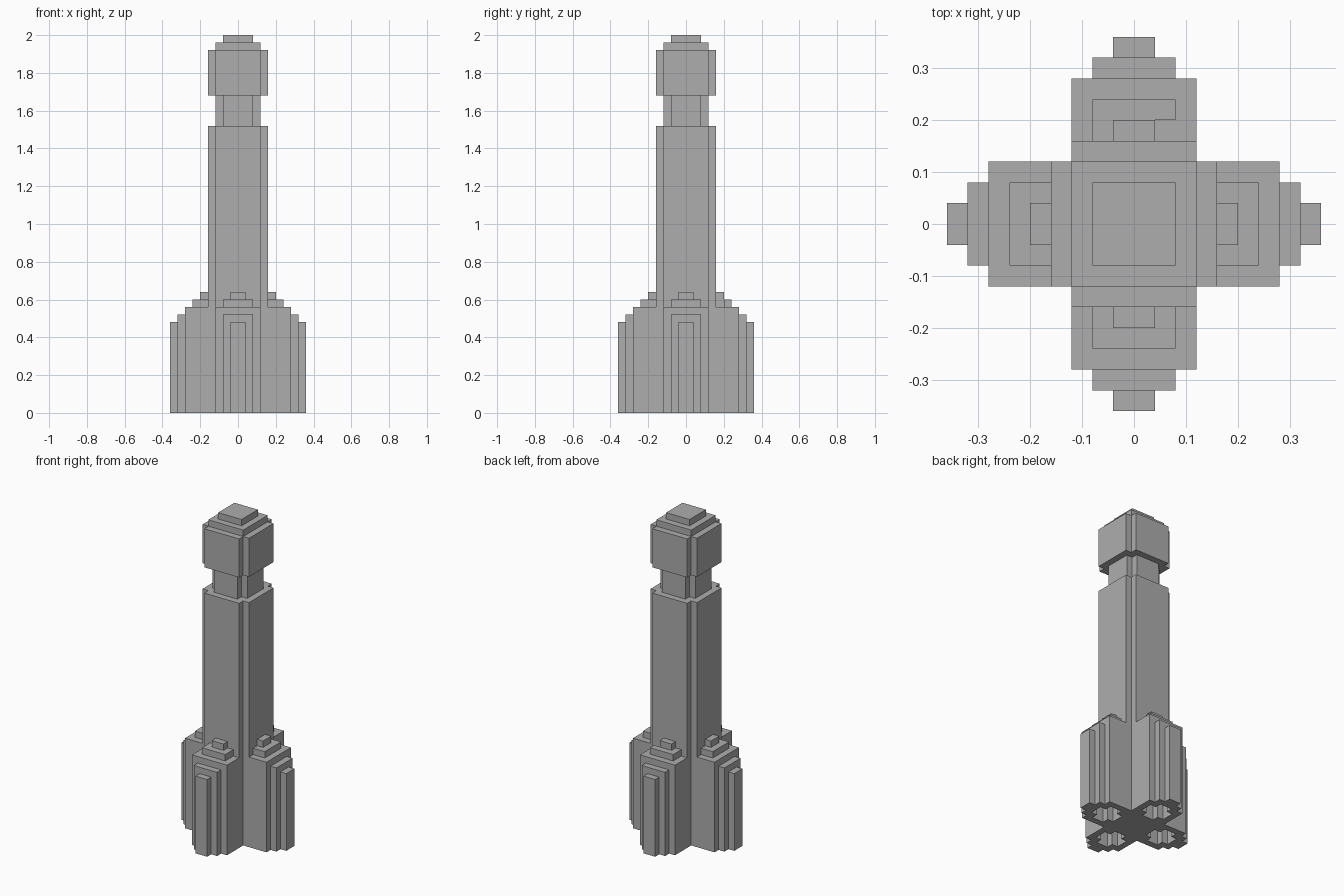
import bpy, bmesh, math
from mathutils import Matrix

cube = bpy.data.objects.get("Cube")
if cube:
    bpy.data.objects.remove(cube, do_unlink=True)

grey = bpy.data.materials.new("plain_grey")
grey.use_nodes = True
tone = (0.42, 0.42, 0.42, 1)
grey.diffuse_color = tone
grey.node_tree.nodes["Principled BSDF"].inputs["Base Color"].default_value = tone

U = 0.04  # block size; all measures below are in blocks


def prism(bm, outline, z0, z1):
    """Extrude a flat outline from z0 to z1."""
    face = bm.faces.new([bm.verts.new((x * U, y * U, z0 * U)) for x, y in outline])
    top = bmesh.ops.extrude_face_region(bm, geom=[face])
    verts = [g for g in top["geom"] if isinstance(g, bmesh.types.BMVert)]
    bmesh.ops.translate(bm, vec=(0, 0, (z1 - z0) * U), verts=verts)


def mirrored(half):
    """Close a half outline across x = 0."""
    return half + [(-x, y) for x, y in reversed(half)]


def four_way(quarter):
    """Repeat a quarter outline around the centre."""
    points = []
    for _ in range(4):
        points += quarter
        quarter = [(-y, x) for x, y in quarter]
    return points


def cross(r):
    """Square of half width r with one block cut from each corner."""
    return four_way([(r, 1 - r), (r, r - 1), (r - 1, r - 1)])


def square(r):
    return four_way([(r, r)])


def block(half, y0, y1):
    return mirrored([(half, y0), (half, y1)])


def make(name, prisms, turn=0):
    bm = bmesh.new()
    for outline, z0, z1 in prisms:
        prism(bm, outline, z0, z1)
    bmesh.ops.recalc_face_normals(bm, faces=bm.faces)
    bmesh.ops.transform(bm, matrix=Matrix.Rotation(turn, 4, "Z"), verts=bm.verts)
    mesh = bpy.data.meshes.new(name)
    bm.to_mesh(mesh)
    bm.free()
    mesh.materials.append(grey)
    bpy.context.collection.objects.link(bpy.data.objects.new(name, mesh))


HOLLOW = 5  # depth of the openings under the side towers

# Central tower, with its foot notched by the openings
foot = four_way([(4, -3), (4, -1), (3, -1), (3, 1), (4, 1), (4, 3), (3, 3)])
make("tower_foot", [(foot, 0, HOLLOW)])
make("tower_shaft", [(cross(4), HOLLOW, 38)])
make("neck", [(cross(3), 38, 42)])
make("head", [(cross(4), 42, 48)])
make("head_cap", [(square(3), 48, 49), (square(2), 49, 50)])

# Four stepped side towers with open undersides
skirt = mirrored([(2, 4), (2, 6), (1, 6), (1, 7)][::-1]
                 + [(3, 4), (3, 7), (2, 7), (2, 8), (1, 8), (1, 9)])
chipped_step = [(1, 4), (1, 5), (2, 5), (2, 6), (-2, 6), (-2, 4)]
for i, side in enumerate(("back", "right", "front", "left")):
    step = chipped_step if side == "back" else block(2, 4, 6)
    make(side + "_side_tower", [
        (skirt, 0, HOLLOW),
        (block(3, 4, 7), HOLLOW, 14),
        (block(2, 7, 8), HOLLOW, 13),
        (block(1, 8, 9), HOLLOW, 12),
        (step, 14, 15),
        (block(1, 4, 5), 15, 16),
    ], i * math.pi / 2)
